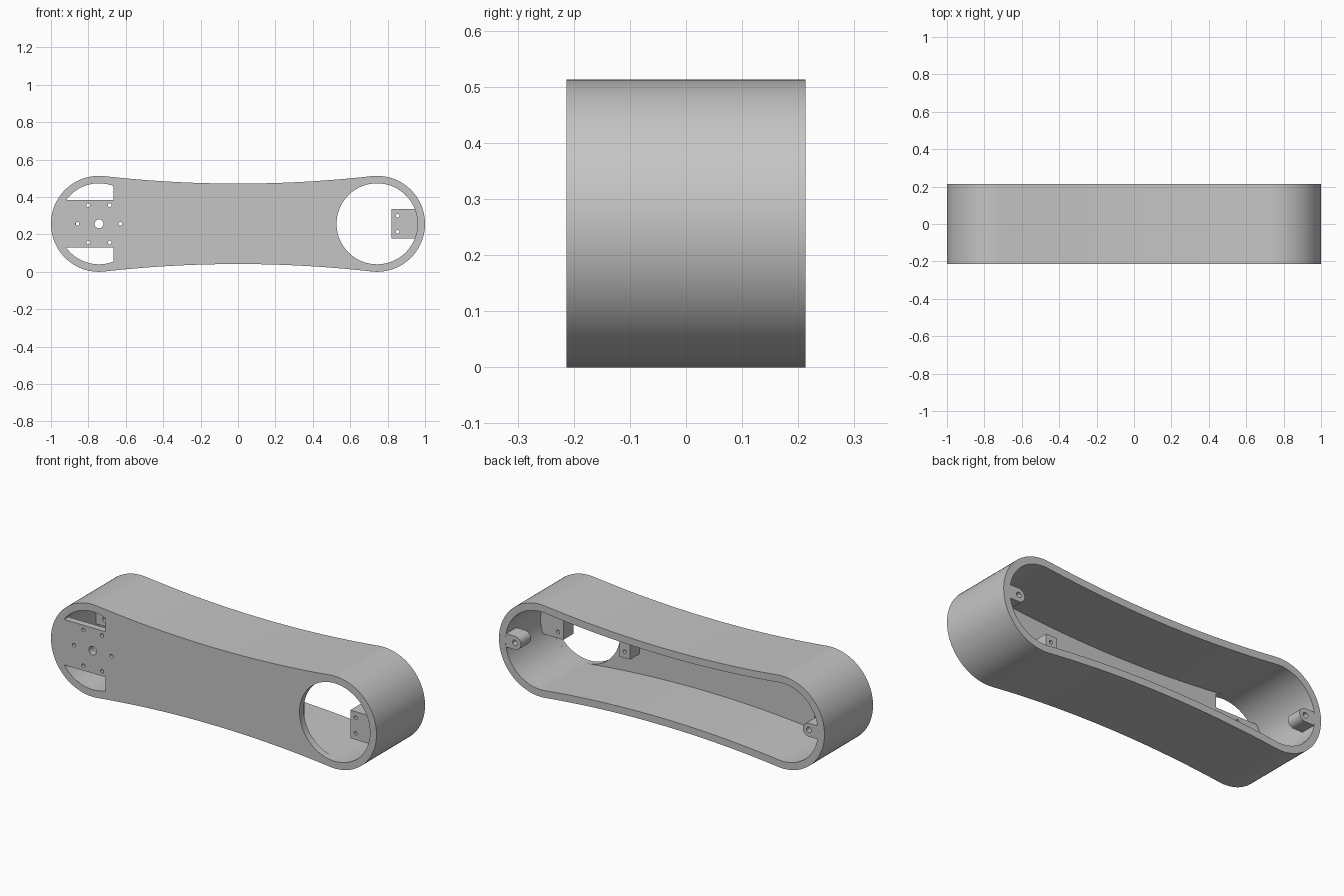
import bpy, bmesh
from math import sin, cos, asin, acos, pi, sqrt

if "Cube" in bpy.data.objects:
    bpy.data.objects.remove(bpy.data.objects["Cube"], do_unlink=True)

MID = 0.2565            # height of the long axis, also the outer end radius
WALL = 0.04
INNER = MID - WALL
END = 1 - MID           # x of the end centres
WAIST = 0.215           # half height at the middle
FRONT, BACK = -0.213, 0.213
PLATE = FRONT + 0.037

grey = bpy.data.materials.new("plain grey")
grey.use_nodes = True
colour = (0.56, 0.56, 0.56, 1)
grey.diffuse_color = colour
grey.node_tree.nodes["Principled BSDF"].inputs["Base Color"].default_value = colour

parts = []


def arc(cx, cz, r, a0, a1, n):
    steps = [a0 + (a1 - a0) * i / n for i in range(n + 1)]
    return [(cx + r * cos(a), cz + r * sin(a)) for a in steps]


def circle(cx, cz, r, n=20):
    return arc(cx, cz, r, 0, 2 * pi, n)[:-1]


def rect(x0, x1, z0, z1):
    return [(x0, z0), (x1, z0), (x1, z1), (x0, z1)]


def waisted_outline(r):
    """Two round ends joined by tangent concave arcs."""
    big = (END ** 2 + WAIST ** 2 - MID ** 2) / (2 * (MID - WAIST))
    centre = WAIST + big
    t = asin(END / (big + MID))
    big += MID - r
    right = arc(END, MID, r, t - pi / 2 - 2 * t, pi / 2 + t, 48)
    top = arc(0, MID + centre, big, -pi / 2 + t, -pi / 2 - t, 32)[1:-1]
    half = right + top
    return half + [(-x, 2 * MID - z) for x, z in half]


def extrude(name, loops, y0, y1):
    """First loop is the outside, the others are holes; extruded along y."""
    curve = bpy.data.curves.new(name, 'CURVE')
    curve.dimensions = '2D'
    curve.fill_mode = 'BOTH'
    curve.extrude = (y1 - y0) / 2
    for loop in loops:
        spline = curve.splines.new('POLY')
        spline.points.add(len(loop) - 1)
        for point, (x, z) in zip(spline.points, loop):
            point.co = (x, z, 0, 1)
        spline.use_cyclic_u = True
    helper = bpy.data.objects.new(name + " path", curve)
    bpy.context.collection.objects.link(helper)
    bpy.context.view_layer.update()
    graph = bpy.context.evaluated_depsgraph_get()
    mesh = bpy.data.meshes.new_from_object(helper.evaluated_get(graph))
    bpy.data.objects.remove(helper, do_unlink=True)

    bm = bmesh.new()
    bm.from_mesh(mesh)
    bmesh.ops.remove_doubles(bm, verts=bm.verts, dist=0.00005)
    for v in bm.verts:
        x, z, depth = v.co
        v.co = (x, (y0 + y1) / 2 - depth, z)
    bmesh.ops.recalc_face_normals(bm, faces=bm.faces)
    bm.to_mesh(mesh)
    bm.free()
    mesh.materials.clear()
    mesh.materials.append(grey)
    for face in mesh.polygons:
        face.material_index = 0
    obj = bpy.data.objects.new(name, mesh)
    bpy.context.collection.objects.link(obj)
    parts.append(obj)


# Side wall around the open back
extrude("side_wall", [waisted_outline(MID), waisted_outline(INNER)], PLATE, BACK)

# Front plate: large round opening, bolt circle and two clipped windows
holes = [circle(END, MID, INNER, 72), circle(-END, MID, 0.024, 24)]
holes += [circle(-END + 0.115 * cos(i * pi / 3), MID + 0.115 * sin(i * pi / 3), 0.01, 14)
          for i in range(6)]
edge_x, edge_z = 0.078, 0.126
window = arc(-END, MID, INNER, acos(edge_x / INNER), pi - asin(edge_z / INNER), 20)
window.append((-END + edge_x, MID + edge_z))
holes += [window, [(x, 2 * MID - z) for x, z in window]]
extrude("front_plate", [waisted_outline(MID)] + holes, FRONT, PLATE)

# Drilled mounting blocks on both sides of the round opening
for name, x0, x1, hole_x in (("outer_block", 0.82, 0.97, 0.853),
                             ("inner_block", 0.41, 0.475, 0.443)):
    drill = [circle(hole_x, MID + s * 0.043, 0.01, 14) for s in (-1, 1)]
    extrude(name, [rect(x0, x1, MID - 0.078, MID + 0.078)] + drill,
            FRONT + 0.027 if x0 > END else PLATE - 0.001, FRONT + 0.118)

# Round-nosed screw bosses at the back of each end
boss_r, boss_x = 0.037, 0.903
nose = arc(boss_x, MID, boss_r, pi / 2, 3 * pi / 2, 18)
nose += [(0.975, MID - boss_r), (0.975, MID + boss_r)]
for name, s in (("left_boss", 1), ("right_boss", -1)):
    loops = [nose, circle(boss_x, MID, 0.015, 16)]
    extrude(name, [[(s * x, z) for x, z in loop] for loop in loops],
            BACK - 0.09, BACK - 0.001)

# Smooth curved walls, keep sharp rims
bpy.ops.object.select_all(action='DESELECT')
for obj in parts:
    obj.select_set(True)
bpy.context.view_layer.objects.active = parts[0]
bpy.ops.object.shade_smooth_by_angle(angle=pi / 6)
